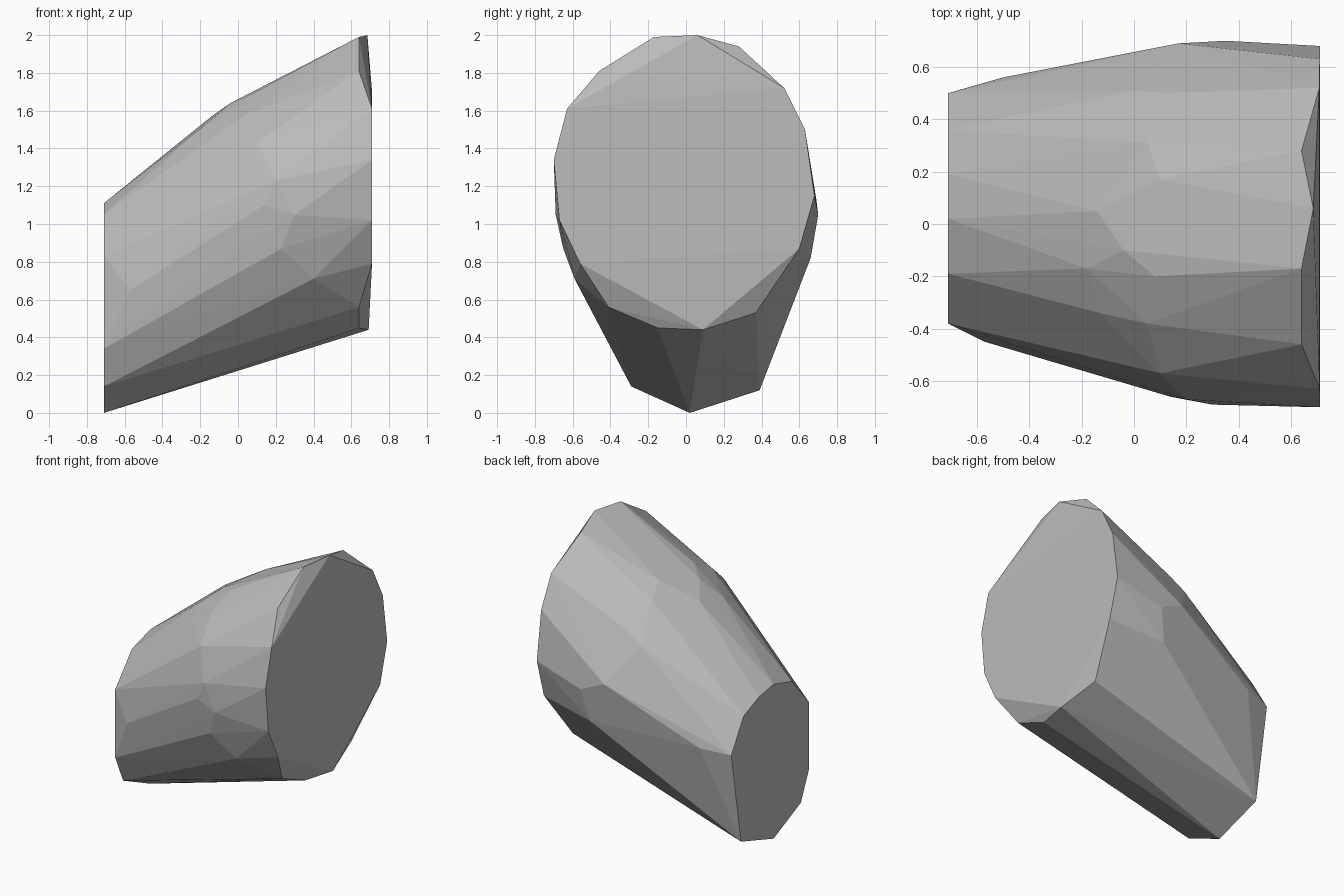
import bpy
import bmesh
from math import radians

default_cube = bpy.data.objects.get("Cube")
if default_cube:
    bpy.data.objects.remove(default_cube, do_unlink=True)


def make_material(name, level):
    """One flat grey material for the whole stone."""
    material = bpy.data.materials.new(name)
    material.use_nodes = True
    colour = (level, level, level, 1.0)
    material.diffuse_color = colour
    shader = next(node for node in material.node_tree.nodes
                  if node.type == "BSDF_PRINCIPLED")
    shader.inputs["Base Color"].default_value = colour
    shader.inputs["Roughness"].default_value = 0.9
    return material


def station(profile, place_x):
    """Place a (y, z) outline along the body, with x given by a rule."""
    return [(place_x(z), y, z) for y, z in profile]


# Narrow flat end
narrow_end = [(.02, 0), (-.29, .14), (-.38, .34), (-.38, .83), (-.19, 1.05),
              (.02, 1.11), (.19, 1.08), (.36, 1.01), (.5, .78), (.39, .12)]

# Wide end: a nearly flat face with chipped edges set further back
wide_face = [(.06, 2), (-.63, 1.61), (-.7, 1.34), (-.67, 1.02), (-.56, .79),
             (.09, .44), (.6, .87), (.68, 1.15), (.63, 1.5), (.52, 1.72)]
wide_chips = [(.28, 1.94), (-.17, 1.99), (-.46, 1.81),
              (-.41, .56), (-.15, .45), (.37, .53)]

# Corners of the swelling body between both ends, one list per side
front_bulge = [(-.57, -.45, .65), (.14, -.66, 1.1), (.3, -.69, 1.05),
               (.23, -.65, .87), (.4, -.59, .71), (0, -.57, 1.27),
               (.1, -.57, 1.43), (.2, -.67, 1.23)]
upper_bulge = [(-.13, -.34, 1.46), (.05, -.38, 1.58), (-.18, -.17, 1.52),
               (-.04, -.1, 1.64), (.08, -.2, 1.69), (-.14, .05, 1.57),
               (.1, .17, 1.7), (.05, .31, 1.62), (-.15, .32, 1.46)]
back_bulge = [(0, .51, 1.38), (.12, .5, 1.46), (-.5, .56, .8),
              (.17, .69, 1.13), (.35, .7, 1.05), (.3, .66, .82)]

corners = station(narrow_end, lambda z: -.71)
corners += station(wide_face, lambda z: .71 - .025 * abs((z - 1.2) / .8) ** 6)
corners += station(wide_chips, lambda z: .64)
corners += front_bulge + upper_bulge + back_bulge

# Wrap the corners in one closed faceted skin
bm = bmesh.new()
for corner in corners:
    bm.verts.new(corner)
bmesh.ops.convex_hull(bm, input=list(bm.verts))
loose = [vert for vert in bm.verts if not vert.link_faces]
bmesh.ops.delete(bm, geom=loose, context="VERTS")

# Merge facets that lie in one plane
bmesh.ops.dissolve_limit(bm, angle_limit=radians(1),
                         verts=list(bm.verts), edges=list(bm.edges))
bmesh.ops.recalc_face_normals(bm, faces=list(bm.faces))

mesh = bpy.data.meshes.new("faceted_stone")
bm.to_mesh(mesh)
bm.free()
mesh.materials.append(make_material("stone_grey", .5))

faceted_stone = bpy.data.objects.new("faceted_stone", mesh)
bpy.context.scene.collection.objects.link(faceted_stone)
